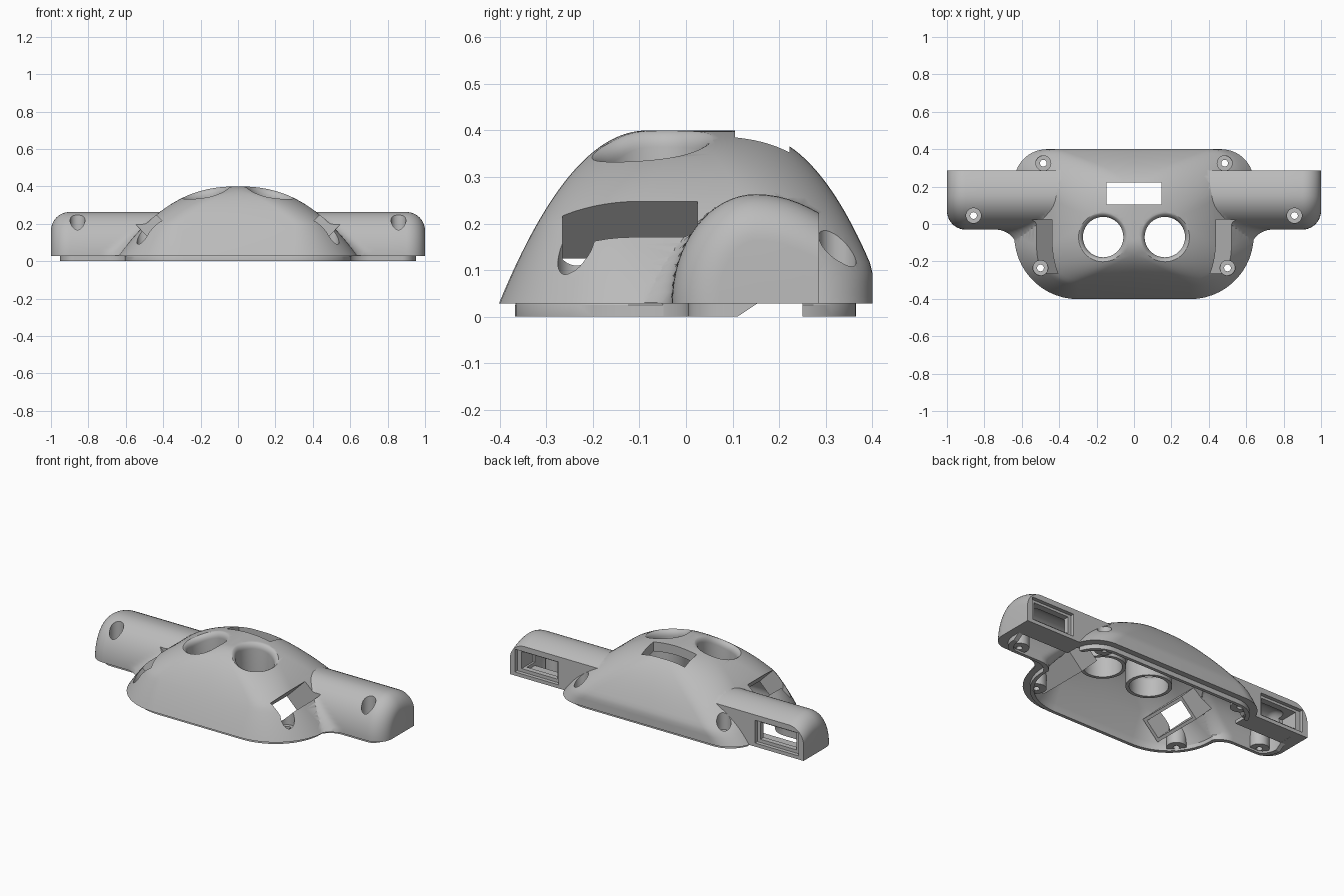
import bpy, bmesh, math
from mathutils import Vector, Matrix
from mathutils.bvhtree import BVHTree

if "Cube" in bpy.data.objects:
    bpy.data.objects.remove(bpy.data.objects["Cube"])

grey = bpy.data.materials.new("light_grey")
grey.use_nodes = True
grey.diffuse_color = (0.5, 0.5, 0.5, 1)
grey.node_tree.nodes["Principled BSDF"].inputs["Base Color"].default_value = (0.5, 0.5, 0.5, 1)


def finish(name, bm):
    bmesh.ops.recalc_face_normals(bm, faces=bm.faces)
    mesh = bpy.data.meshes.new(name)
    bm.to_mesh(mesh)
    bm.free()
    mesh.materials.append(grey)
    obj = bpy.data.objects.new(name, mesh)
    bpy.context.collection.objects.link(obj)
    return obj


def loft(name, rings):
    bm = bmesh.new()
    loops = [[bm.verts.new(p) for p in ring] for ring in rings]
    for a, b in zip(loops, loops[1:]):
        for i in range(len(a)):
            j = (i + 1) % len(a)
            bm.faces.new((a[i], a[j], b[j], b[i]))
    bm.faces.new(loops[0])
    bm.faces.new(loops[-1])
    return finish(name, bm)


def box(name, x, y, z, turn=Matrix.Identity(4)):
    bm = bmesh.new()
    bmesh.ops.create_cube(bm, size=1)
    for v in bm.verts:
        v.co = turn @ Vector([r[0] + (c + 0.5) * (r[1] - r[0]) for r, c in zip((x, y, z), v.co)])
    return finish(name, bm)


def rod(name, x, y, r, z0, z1, n=40):
    ring = [(x + r * math.cos(math.tau * i / n), y + r * math.sin(math.tau * i / n)) for i in range(n)]
    return loft(name, [[(*p, z) for p in ring] for z in (z0, z1)])


def apply(obj, mod):
    bpy.context.view_layer.update()
    with bpy.context.temp_override(object=obj, active_object=obj):
        bpy.ops.object.modifier_apply(modifier=mod.name)


def combine(a, b, op):
    mod = a.modifiers.new(op.lower(), "BOOLEAN")
    mod.operation, mod.solver, mod.object = op, "EXACT", b
    apply(a, mod)
    bpy.data.objects.remove(b)
    return a


def half_width(z):
    return 0.66 * (1 - z / 0.4) ** 0.425


# Central dome: stacked rounded contours, wide front corners and tight back corners
def dome(inset):
    rings = []
    for k in range(33):
        s = 0.965 - 0.943 * max(k - 1, 0) / 31
        z = 0.4 * (1 - s * s)
        hx = half_width(z)
        yf = -0.08 - 0.333 * s ** 0.952
        yb = min(0.1 + 0.34 * s ** 0.833, 0.4)
        hy, t = (yb - yf) / 2, (1 - s * s) ** 2
        front = max(0.36 - (0.66 - hx), 0.19)
        kx, ky = 1 - inset / 0.65, 1 - inset / 0.4
        ring = []
        for q, (sx, sy) in enumerate(((1, 1), (-1, 1), (-1, -1), (1, -1))):
            if sy > 0:
                rx, ry = hx * (0.27 + 0.66 * t), hy * (0.43 + 0.52 * t)
            else:
                rx, ry = min(front, hx * 0.95), min(front, hy * 0.95)
            for i in range(14):
                a = (q + i / 13) * math.pi / 2
                ring.append((kx * (sx * (hx - rx) + rx * math.cos(a)),
                             ky * ((yf + yb) / 2 + sy * (hy - ry) + ry * math.sin(a)),
                             z * ky if k else -0.1))
        rings.append(ring)
    return loft("dome", rings)


# Side arm: arched section with flat back, blended into the dome and rounded at the tip
def arm(inset):
    rings = []
    xs = [0.35 + 0.45 * i / 64 for i in range(65)]
    xs += [0.9 + 0.1 * math.sin(i / 10 * math.pi / 2) for i in range(11)]
    for x in xs:
        drop = 0.1 * (1 - math.sqrt(max(0, 1 - (max(x - 0.9, 0) / 0.1) ** 2)))
        yf, yb = -0.03 + drop + inset, 0.285 - inset
        rise = 0.233 - drop - inset

        def blend(z):
            # Concave fillet against the dome wall, fading toward the arm top
            r = 0.135 * max(0, 1 - z / 0.25)
            d = x - half_width(z) * (1 - inset / 0.65) + 0.018
            if d >= r:
                return 0
            if d <= 0:
                return r * max(0, 1 + d / 0.08)
            return r - math.sqrt(r * r - (r - d) ** 2)

        sec = [(yf - blend(0.03), -0.1)]
        for i in range(17):
            a = i / 16 * math.pi / 2
            z = 0.03 + rise * math.sin(a)
            sec.append((0.15 - (0.15 - yf) * math.cos(a) - (blend(z) if i < 16 else 0), z))
        for i in range(1, 7):
            sec.append((0.15 + (yb - 0.15) * i / 6, 0.03 + rise - 0.04 * (i / 6) ** 2))
        sec.append((yb, -0.1))
        px = x if x < 0.8 else 0.8 + (x - 0.8) * (0.2 - 1.4 * inset) / 0.2
        rings.append([(px, y, z) for y, z in sec])
    return loft("arm", rings)


def body(inset, floor=None):
    b = combine(dome(inset), arm(inset), "UNION")
    if floor is not None:
        combine(b, box("below", (-2, 2), (-2, 2), (-1, floor)), "DIFFERENCE")
    return b


# Hollow shell with a thin lip stepping in below the rim
shell = body(0, 0.028)
shell.name = "shell"
bm = bmesh.new()
bm.from_mesh(shell.data)
surface = BVHTree.FromBMesh(bm)
bm.free()


def height(x, y):
    return surface.ray_cast(Vector((x, y, 1)), Vector((0, 0, -1)))[0].z


lip = body(0.035, 0)
gap = [(0.095, -0.01), (0.25, -0.01), (0.25, 0.029), (0.154, 0.029)]
combine(lip, loft("lip_gap", [[(x, *p) for p in gap] for x in (0.5, 1.2)]), "DIFFERENCE")
combine(shell, lip, "UNION")
combine(shell, body(0.055), "DIFFERENCE")

# Inner parts: eye tube, slot frame, screw posts and arm floor
BOSSES = ((0.858, 0.045, 0.1), (0.485, 0.325, 0.08), (0.5, -0.235, 0.08))
slot_turn = Matrix.Translation((0.465, 0, 0.195)) @ Matrix.Rotation(math.radians(-45), 4, "Y")
parts = [rod("tube", 0.165, -0.07, 0.128, 0.2, 0.5, 64),
         box("slot_frame", (-0.155, 0.2), (-0.285, 0.045), (-0.075, 0.075), slot_turn),
         box("arm_floor", (0.6, 0.94), (0.15, 0.245), (0.029, 0.05))]
parts += [rod("screw_post", x, y, 0.055, 0.012, 0.5) for x, y, z in BOSSES]
for part in parts:
    combine(part, body(0.0365), "INTERSECT")
    combine(shell, part, "UNION")

# Round eye hole with a softened rim following the surface
rim = [(0.108, None)]
for i in range(8):
    a = i / 7 * math.pi / 2
    rim.append((0.108 + 0.03 * (1 - math.cos(a)), -0.035 + 0.037 * math.sin(a)))
rim.append((0.139, None))
rings = []
for r, dz in rim:
    ring = []
    for i in range(64):
        c, s = math.cos(math.tau * i / 64), math.sin(math.tau * i / 64)
        z = height(0.165 + 0.134 * c, -0.07 + 0.134 * s) + dz if dz else (0.6 if r > 0.12 else 0.1)
        ring.append((0.165 + r * c, -0.07 + r * s, z))
    rings.append(ring)

# Openings
cuts = [loft("eye_hole", rings),
        box("side_slot", (-0.19, 0.2), (-0.265, 0.025), (-0.0566, 0.0566), slot_turn),
        box("arm_recess", (0.67, 0.965), (0.262, 0.4), (0.05, 0.19)),
        box("arm_window", (0.69, 0.935), (0.15, 0.4), (0.07, 0.175)),
        box("top_window", (-0.147, 0.147), (0.105, 0.222), (0.15, 0.6))]
for x, y, z in BOSSES:
    cuts.append(rod("screw_head", x, y, 0.04, z, 0.6))
    cuts.append(rod("screw_hole", x, y, 0.018, -0.1, 0.6, 24))
for cut in cuts:
    combine(shell, cut, "DIFFERENCE")

# Keep the left half and mirror it
bm = bmesh.new()
bm.from_mesh(shell.data)
bmesh.ops.bisect_plane(bm, geom=bm.verts[:] + bm.edges[:] + bm.faces[:], dist=0.00001,
                       plane_co=(0, 0, 0), plane_no=(1, 0, 0), clear_inner=True)
bm.to_mesh(shell.data)
bm.free()
mirror = shell.modifiers.new("mirror", "MIRROR")
mirror.merge_threshold = 0.0001
apply(shell, mirror)

# Smooth skin with crisp cut edges
bpy.ops.object.select_all(action="DESELECT")
shell.select_set(True)
bpy.context.view_layer.objects.active = shell
bpy.ops.object.shade_smooth_by_angle(angle=math.radians(30))
